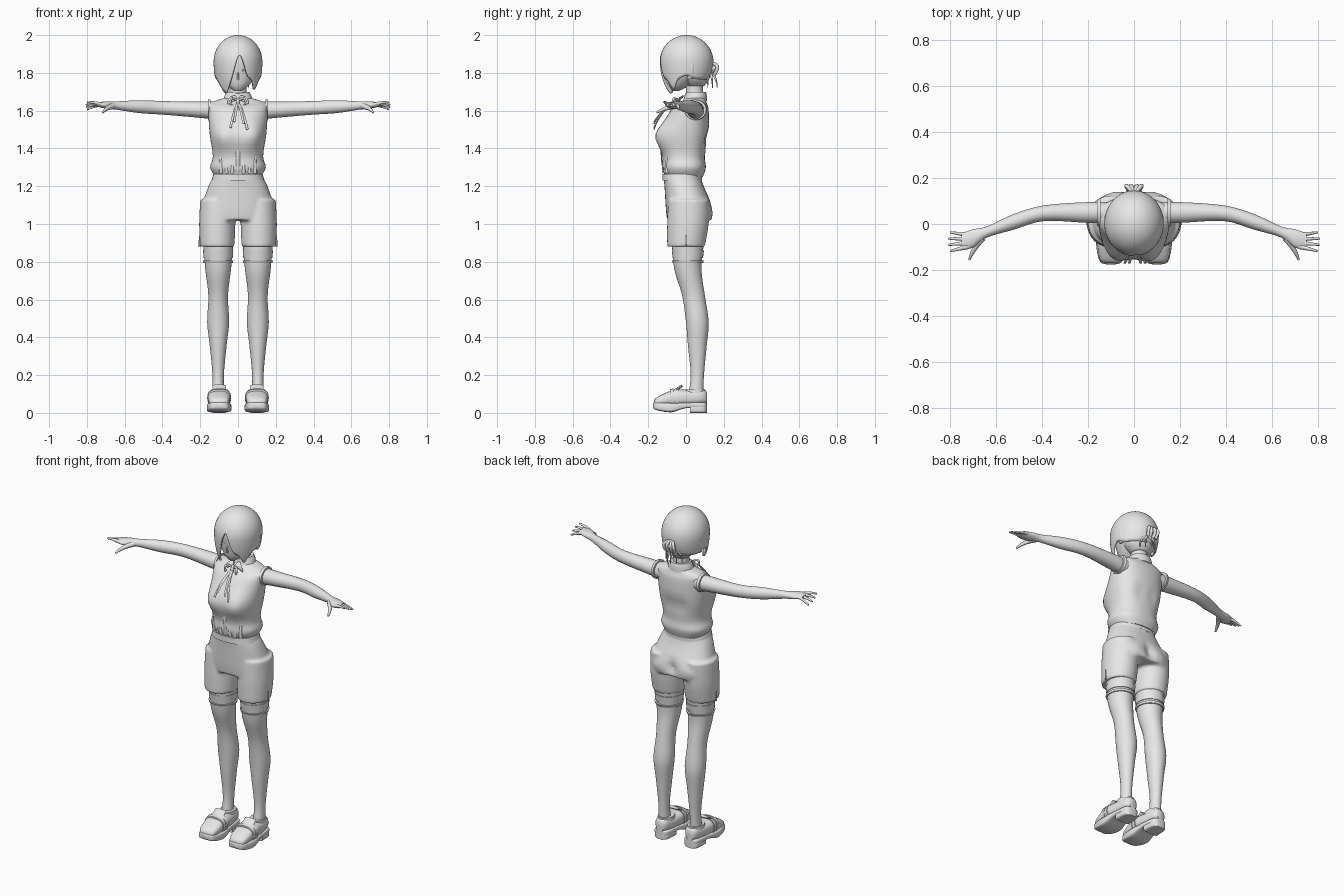
import bpy, bmesh, math
from mathutils import Vector

default_cube = bpy.data.objects.get("Cube")
if default_cube:
    bpy.data.objects.remove(default_cube, do_unlink=True)

colour = (.8, .8, .8, 1)
grey = bpy.data.materials.new("light_grey")
grey.use_nodes = True
grey.diffuse_color = colour
grey.node_tree.nodes["Principled BSDF"].inputs["Base Color"].default_value = colour
parts = []


def finish(name, bm, mirror=False):
    bmesh.ops.remove_doubles(bm, verts=bm.verts, dist=.0002)
    bmesh.ops.recalc_face_normals(bm, faces=bm.faces)
    mesh = bpy.data.meshes.new(name)
    bm.to_mesh(mesh)
    bm.free()
    mesh.materials.append(grey)
    part = bpy.data.objects.new(name, mesh)
    bpy.context.collection.objects.link(part)
    parts.append(part)
    if mirror:
        part.modifiers.new("Mirror", 'MIRROR')
    return part


def skin(bm, rings, caps=True):
    loops = [[bm.verts.new(point) for point in ring] for ring in rings]
    count = len(loops[0])
    for lower, upper in zip(loops, loops[1:]):
        for i in range(count):
            following = (i + 1) % count
            bm.faces.new((lower[i], lower[following], upper[following], upper[i]))
    if caps:
        bm.faces.new(loops[0])
        bm.faces.new(loops[-1])


def smooth_rows(rows, steps=4):
    """Pass a smooth curve through the given cross-sections."""
    rows = [Vector(row) for row in rows]
    ends = [rows[0]] + rows + [rows[-1]]
    result = []
    for before, start, end, after in zip(ends, ends[1:], ends[2:], ends[3:]):
        for i in range(steps):
            f = i / steps
            bend = (end - before) * f * (1 - f) ** 2 - (after - start) * f * f * (1 - f)
            ease = f * f * (3 - 2 * f)
            result.append(start.lerp(end, ease) + bend / 2)
    return result + [rows[-1]]


def sections(rows, axis='z', across=0, lean=0, power=2, count=32):
    """Each row is: place on axis, centre, half width, half depth."""
    rings = []
    for place, centre, width, depth in smooth_rows(rows):
        ring = []
        for i in range(count):
            angle = math.tau * i / count
            c, s = math.cos(angle), math.sin(angle)
            u = across + lean * place + width * math.copysign(abs(c) ** (2 / power), c)
            v = centre + depth * math.copysign(abs(s) ** (2 / power), s)
            ring.append({'x': (place, v, u), 'y': (u, place, v), 'z': (u, v, place)}[axis])
        rings.append(ring)
    return rings


def sculpt(bm, centre, radius, push):
    for vert in bm.verts:
        distance = (vert.co - Vector(centre)).length / radius
        vert.co += Vector(push) * math.exp(-distance * distance)


def loft(name, rows, mirror=False, pushes=(), **shape):
    bm = bmesh.new()
    skin(bm, sections(rows, **shape))
    for push in pushes:
        sculpt(bm, *push)
    return finish(name, bm, mirror)


def strand(name, start, bend, end, thick, tip=1, flat=1, side=(1, 0, 0), mirror=False, steps=8, count=10):
    """A tapering tube along a single bent curve."""
    start, bend, end = Vector(start), Vector(bend), Vector(end)
    rings = []
    for i in range(steps + 1):
        f = i / steps
        first, second = start.lerp(bend, f), bend.lerp(end, f)
        along = (second - first).normalized()
        thin = along.cross(Vector(side)).normalized()
        wide = thin.cross(along)
        radius = thick * (1 + (tip - 1) * f)
        turns = [math.tau * k / count for k in range(count)]
        rings.append([first.lerp(second, f) + radius * (wide * math.cos(t) + thin * flat * math.sin(t)) for t in turns])
    bm = bmesh.new()
    skin(bm, rings)
    return finish(name, bm, mirror)


# Sleeveless shirt with bust, back folds and a gathered hem
shaping = [((0, -.15, 1.48), .03, (0, .01, 0))]
for side in (-1, 1):
    shaping.append(((side * .08, -.13, 1.47), .08, (side * .01, -.05, 0)))
    shaping.append(((side * .04, .12, 1.45), .04, (0, -.015, 0)))
loft("shirt", [(1.25, -.01, .12, .1), (1.3, -.01, .147, .115), (1.36, -.01, .133, .11), (1.48, 0, .15, .12),
               (1.6, .02, .157, .1), (1.64, .04, .15, .07), (1.67, .05, .06, .05)],
     power=2.3, count=48, pushes=shaping)
for side in (-1, 1):
    for i in range(3):
        x = side * (.03 + .03 * i)
        y = abs(x) / 4 - .123
        strand("shirt_fold", (x, y, 1.27), (x, y - .01, 1.32), (x, y + .01, 1.38), .01, tip=.5)
strand("shirt_placket", (0, -.12, 1.28), (0, -.16, 1.46), (0, -.06, 1.64), .01, flat=.3)
loft("armhole_edge", [(.145, .05, .055, .062), (.16, .05, .053, .057)], axis='x', across=1.605, mirror=True)

# Shorts fused from a hip form and two leg forms
loft("waistband", [(1.23, -.02, .14, .105), (1.265, -.02, .13, .105)], power=2.3)
bm = bmesh.new()
skin(bm, sections([(1.25, -.02, .13, .1), (1.2, -.01, .157, .104), (1.08, .02, .195, .127), (1.02, .02, .19, .12)],
                  power=2.3))
sculpt(bm, (0, .15, 1.07), .04, (0, -.03, 0))
for side in (-1, 1):
    skin(bm, sections([(1.13, .014, .09, .108), (1, .01, .096, .11), (.88, 0, .091, .1)], across=side * .11))
shorts = finish("shorts", bm)
fuse = shorts.modifiers.new("Fuse", 'REMESH')
fuse.mode = 'VOXEL'
fuse.voxel_size = .008
fuse.use_smooth_shade = True
soften = shorts.modifiers.new("Soften", 'SMOOTH')
soften.iterations = 8
strand("side_slit", (.203, 0, .88), (.205, 0, .9), (.205, 0, .94), .005, tip=.4, mirror=True)

# Legs and stocking bands
loft("leg", [(.9, .01, .08, .085), (.76, .01, .068, .072), (.62, .04, .052, .06), (.48, .06, .058, .06),
             (.36, .06, .045, .05), (.2, .06, .03, .035), (.08, .05, .033, .04)], across=.105, mirror=True)
for height, half in ((.84, .02), (.8, .006)):
    loft("stocking_band", [(height - half, .01, .077, .08), (height + half, .01, .08, .085)],
         across=.105, mirror=True)

# Loafers
shoe = dict(axis='y', across=.1, mirror=True)
loft("shoe_sole", [(-.175, .04, .02, .01), (-.16, .036, .05, .02), (-.08, .028, .065, .025), (0, .04, .055, .015),
                   (.09, .04, .045, .015), (.11, .04, .025, .012)], power=5, **shoe)
loft("shoe_heel", [(.02, .02, .05, .02), (.09, .02, .045, .02), (.11, .02, .025, .02)], power=5, **shoe)
loft("shoe_upper", [(-.17, .05, .025, .014), (-.15, .06, .05, .025), (-.06, .08, .06, .043), (.04, .08, .05, .04),
                    (.09, .085, .04, .038), (.11, .08, .025, .03)], power=2.6, **shoe)
for y in (-.075, -.05):
    loft("shoe_strap", [(y - .01, .08, .062, .045), (y + .01, .08, .063, .05)], power=2.6, **shoe)
strand("shoe_tongue", (.1, -.06, .118), (.1, -.04, .13), (.1, -.02, .145), .036, flat=.2, mirror=True)
loft("shoe_collar", [(.1, .045, .045, .06), (.125, .045, .043, .057)], across=.1, mirror=True)

# Arms, palms and spread fingers
loft("arm", [(.1, .05, .05, .045), (.2, .05, .043, .045), (.39, .047, .036, .034), (.52, .01, .034, .034),
             (.64, -.035, .022, .024), (.7, -.063, .019, .04), (.75, -.075, .01, .034)],
     axis='x', across=1.595, lean=.05, mirror=True)
for i in range(4):
    spread = i - 1.5
    root = Vector((.72, -.073 - .017 * spread, 1.632))
    tip = Vector((.81 - .008 * abs(spread), -.077 - .027 * spread, 1.625 + .013 * spread))
    knuckle = root.lerp(tip, .5) + Vector((0, 0, .008))
    strand("finger", root, knuckle, tip, .011, tip=.4, side=(0, 1, 0), mirror=True)
strand("thumb", (.66, -.06, 1.625), (.7, -.11, 1.615), (.715, -.155, 1.59), .017, tip=.3, side=(0, 0, 1), mirror=True)

# Neck, collar and ribbon
loft("neck", [(1.62, .05, .055, .05), (1.7, .045, .045, .045), (1.8, .04, .046, .048)])
loft("collar", [(1.652, .045, .078, .067), (1.68, .05, .07, .06), (1.7, .05, .06, .055)],
     pushes=[((0, -.03, 1.68), .045, (0, 0, -.015))])
strand("collar_flap", (.01, -.025, 1.67), (.05, -.04, 1.66), (.05, -.03, 1.63), .02, tip=.3, flat=.3, mirror=True)
strand("ribbon_loop", (0, -.045, 1.65), (.05, -.07, 1.69), (.035, -.07, 1.63), .006, side=(0, 1, 0), mirror=True)
strand("ribbon_knot", (0, -.04, 1.66), (0, -.06, 1.65), (0, -.055, 1.63), .01)
for x, z in ((-.04, 1.51), (-.02, 1.54), (.03, 1.53), (.05, 1.5)):
    strand("ribbon_tail", (0, -.05, 1.645), (x / 2, -.13, 1.61), (x, -.17, z), .006, flat=.5)

# Head and small features
loft("head", [(1.703, -.055, .016, .015), (1.735, -.035, .06, .055), (1.8, -.006, .1, .096), (1.86, 0, .11, .108),
              (1.92, 0, .1, .1), (1.96, 0, .07, .07)])
strand("nose", (0, -.1, 1.8), (0, -.11, 1.78), (0, -.1, 1.766), .004, tip=1.5)
strand("mouth", (-.02, -.08, 1.747), (0, -.1, 1.745), (.02, -.08, 1.747), .003, side=(0, 0, 1))
strand("eyelid", (.02, -.1, 1.81), (.05, -.1, 1.83), (.07, -.07, 1.81), .004, side=(0, 0, 1), mirror=True)
strand("ear", (.11, .02, 1.77), (.12, .03, 1.81), (.12, .03, 1.845), .015, flat=.5, side=(0, 1, 0), mirror=True)

# Bobbed hair: the hem rises at the parting and drops into locks (angle, spread, rise)
hem_waves = ((4, 15, .13), (-40, 18, -.075), (54, 10, -.055), (90, 15, .02), (-90, 15, .02))


def hair_ring(f, count=96):
    ring = []
    for i in range(count):
        degrees = 360 * i / count - 180
        angle = math.radians(degrees)
        hem = 1.765 + sum(rise * math.exp(-((degrees - at) / spread) ** 2) for at, spread, rise in hem_waves)
        z = 2 - (2 - hem) * (1 - math.cos(f * math.pi / 2))
        below = .27 - .1 * max(0, -math.cos(angle))
        drop = (z - 1.86) / (.14 if z > 1.86 else below)
        radius = math.sqrt(max(0, 1 - drop * drop))
        ring.append((.129 * radius * math.sin(angle), .003 - .142 * radius * math.cos(angle), z))
    return ring


bm = bmesh.new()
skin(bm, [hair_ring(j / 20) for j in range(21)], caps=False)
hair = finish("hair", bm)
shell = hair.modifiers.new("Thickness", 'SOLIDIFY')
shell.thickness = .01
loft("nape_hair", [(1.73, .05, .05, .045), (1.76, .045, .08, .075), (1.8, .03, .1, .1)])

# Small bun with looped and loose strands
loft("hair_bun", [(1.795, .135, .01, .01), (1.825, .14, .028, .028), (1.85, .135, .006, .006)])
for reach in (.02, .05):
    strand("bun_loop", (0, .13, 1.85), (reach, .19, 1.85), (reach / 2, .15, 1.79), .009, side=(0, 1, 0), mirror=True)
for x, y in ((.01, .165), (.035, .14), (.055, .115)):
    strand("loose_strand", (x / 3, .125, 1.81), (x, y, 1.78), (x, y, 1.72), .009, tip=.2, mirror=True)

# Smooth shading with sharp corners kept
bpy.ops.object.select_all(action='DESELECT')
for part in parts:
    part.select_set(True)
bpy.context.view_layer.objects.active = parts[0]
bpy.ops.object.shade_smooth_by_angle(angle=math.radians(50))
